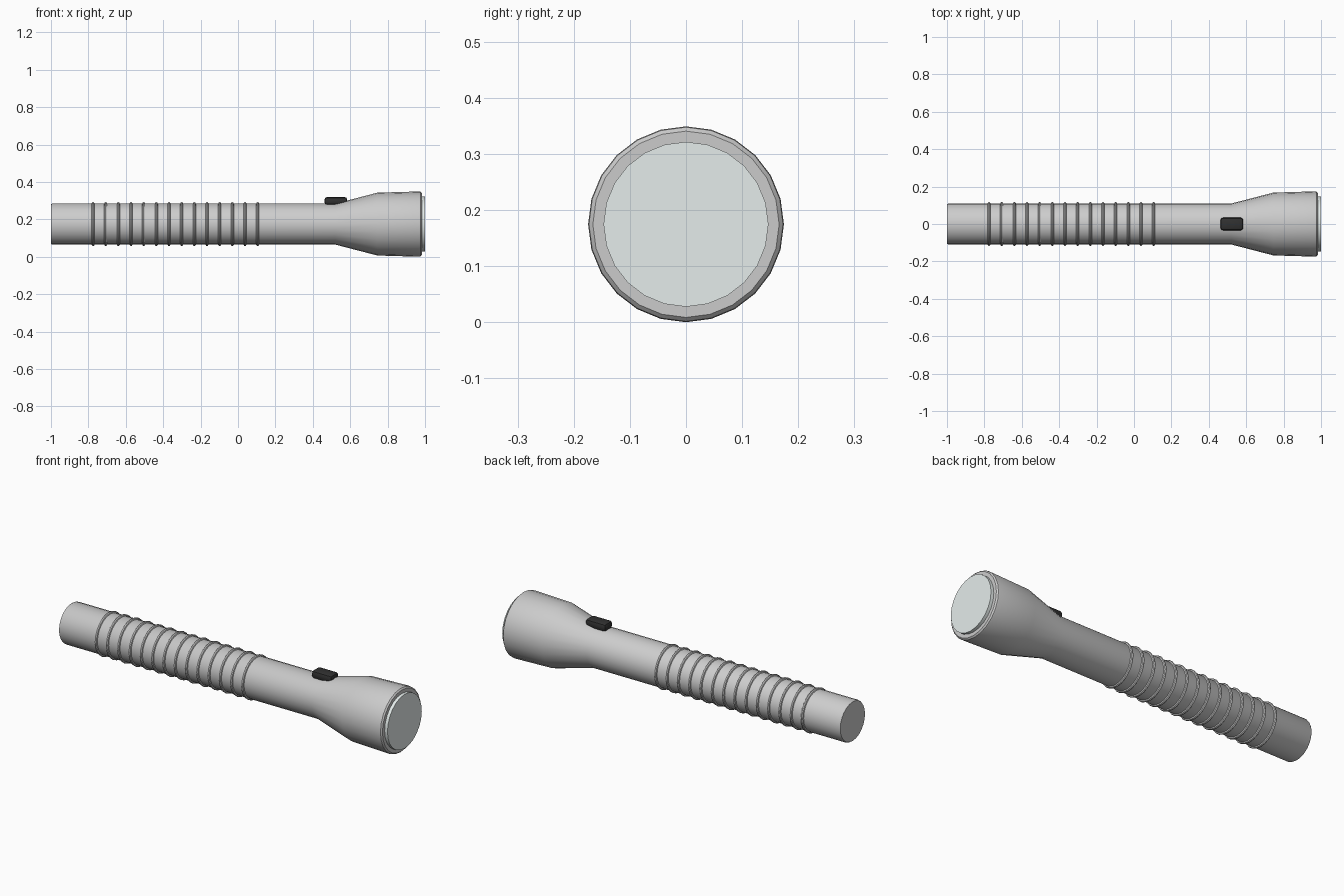
import bpy, bmesh
from math import sin, cos, pi, radians

if "Cube" in bpy.data.objects:
    bpy.data.objects.remove(bpy.data.objects["Cube"])

AXIS_Z = 0.1745
SIDES = 24


def add_object(name, bm, color=None, angle=30):
    bmesh.ops.recalc_face_normals(bm, faces=bm.faces)
    mesh = bpy.data.meshes.new(name)
    bm.to_mesh(mesh)
    bm.free()
    ob = bpy.data.objects.new(name, mesh)
    bpy.context.collection.objects.link(ob)
    if color:
        mat = bpy.data.materials.new(name + "_material")
        mat.diffuse_color = color
        mat.use_nodes = True
        mat.node_tree.nodes["Principled BSDF"].inputs["Base Color"].default_value = mat.diffuse_color
        mesh.materials.append(mat)
    bpy.ops.object.select_all(action='DESELECT')
    ob.select_set(True)
    bpy.context.view_layer.objects.active = ob
    bpy.ops.object.shade_smooth_by_angle(angle=radians(angle))
    return ob


def lathe(name, profile, color=None, closed=False):
    """Spin (x, radius) points round the long axis; open profiles get capped."""
    bm = bmesh.new()
    loops = [[bm.verts.new((x, r * sin(2 * pi * i / SIDES),
                            AXIS_Z + r * cos(2 * pi * i / SIDES)))
              for i in range(SIDES)] for x, r in profile]
    pairs = list(zip(loops, loops[1:]))
    if closed:
        pairs.append((loops[-1], loops[0]))
    else:
        bm.faces.new(loops[0])
        bm.faces.new(loops[-1])
    for a, b in pairs:
        for i in range(SIDES):
            j = (i + 1) % SIDES
            bm.faces.new((a[i], a[j], b[j], b[i]))
    return add_object(name, bm, color)


# Handle flaring into the lamp head
lathe("body", [(-1.0, 0.106), (-0.993, 0.1095), (0.52, 0.1095), (0.745, 0.168),
               (0.967, 0.1745), (0.976, 0.173), (0.983, 0.166)])

# Grip rings
for n in range(14):
    cx = -0.775 + n * 0.0677
    lathe(f"grip_ring_{n + 1}",
          [(cx + 0.008 * cos(k * pi / 4), 0.1095 + 0.008 * sin(k * pi / 4))
           for k in range(8)], closed=True)

# Lens disc
lathe("lens", [(0.96, 0.147), (1.0, 0.147)], (0.78, 0.84, 0.83, 1))

# Switch button
bm = bmesh.new()
bmesh.ops.create_cube(bm, size=1)
for v in bm.verts:
    v.co = (0.523 + v.co.x * 0.122, v.co.y * 0.068, 0.298 + v.co.z * 0.042)
bmesh.ops.bevel(bm, geom=bm.edges[:], offset=0.014, segments=2,
                profile=0.5, affect='EDGES')
add_object("switch", bm, (0.03, 0.03, 0.03, 1))
